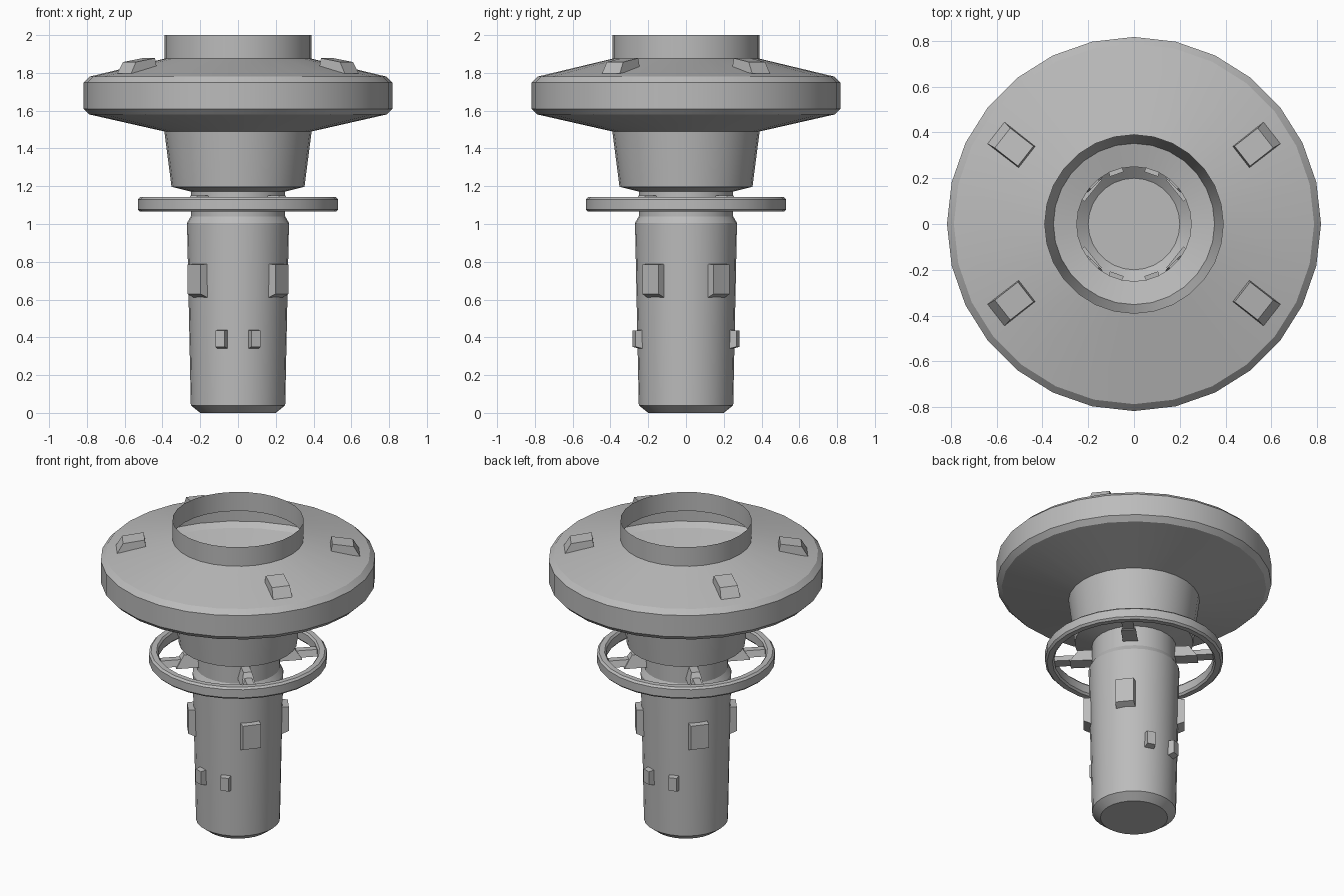
import bpy, bmesh, math
from mathutils import Matrix, Vector

if "Cube" in bpy.data.objects:
    bpy.data.objects.remove(bpy.data.objects["Cube"])

SIDES = 28

grey = bpy.data.materials.new("plain grey")
grey.use_nodes = True
grey.diffuse_color = (0.5, 0.5, 0.5, 1)
grey.node_tree.nodes["Principled BSDF"].inputs["Base Color"].default_value = (0.5, 0.5, 0.5, 1)


def finish(name, bm):
    """Turn a bmesh into a shaded object."""
    mesh = bpy.data.meshes.new(name)
    bm.to_mesh(mesh)
    bm.free()
    mesh.materials.append(grey)
    obj = bpy.data.objects.new(name, mesh)
    bpy.context.collection.objects.link(obj)
    bpy.ops.object.select_all(action="DESELECT")
    obj.select_set(True)
    bpy.context.view_layer.objects.active = obj
    bpy.ops.object.shade_smooth_by_angle(angle=math.radians(20))
    return obj


def lathe(name, profile, closed=False, cap=False):
    """Spin (radius, height) points around z; profiles run bottom to top on the outside."""
    bm = bmesh.new()
    rings = []
    for r, z in profile:
        angles = [math.tau * i / SIDES for i in range(SIDES)]
        rings.append([bm.verts.new((r * math.cos(a), r * math.sin(a), z)) for a in angles])
    pairs = list(zip(rings, rings[1:]))
    if closed:
        pairs.append((rings[-1], rings[0]))
    for low, high in pairs:
        for i in range(SIDES):
            j = (i + 1) % SIDES
            bm.faces.new((low[i], low[j], high[j], high[i]))
    if cap:
        bm.faces.new(rings[0][::-1])
    return finish(name, bm)


def block(name, base, top, place):
    """Tapered block: base and top are (x0, x1, half width, height)."""
    bm = bmesh.new()
    loops = []
    for x0, x1, w, z in (base, top):
        loops.append([bm.verts.new(p) for p in
                      ((x0, -w, z), (x1, -w, z), (x1, w, z), (x0, w, z))])
    low, high = loops
    bm.faces.new(low[::-1])
    bm.faces.new(high)
    for i in range(4):
        j = (i + 1) % 4
        bm.faces.new((low[i], low[j], high[j], high[i]))
    bm.transform(place)
    bmesh.ops.recalc_face_normals(bm, faces=bm.faces)
    return finish(name, bm)


def turn(degrees):
    return Matrix.Rotation(math.radians(degrees), 4, "Z")


# Hollow shell, open at the top
lathe("lower_body", [(0.2, 0), (0.25, 0.04), (0.27, 1.005), (0.25, 1.04)], cap=True)
lathe("neck", [(0.25, 1.04), (0.25, 1.172)])
lathe("cup", [(0.25, 1.172), (0.352, 1.197), (0.39, 1.49)])
lathe("wide_disc", [(0.39, 1.49), (0.787, 1.58), (0.817, 1.61), (0.817, 1.75),
                    (0.787, 1.78), (0.39, 1.875)])
lathe("top_tube", [(0.39, 1.875), (0.39, 2.0)])

# Bevelled ring around the neck
lathe("ring", [(0.485, 1.065), (0.518, 1.065), (0.53, 1.077), (0.53, 1.13),
               (0.518, 1.142), (0.485, 1.142), (0.475, 1.13), (0.475, 1.077)], closed=True)

# Spokes with raised brackets
for i, side in enumerate(("back_left", "back_right", "front_right", "front_left")):
    spin = turn(45 + 90 * i)
    block("spoke_" + side, (0.24, 0.49, 0.035, 1.08), (0.24, 0.49, 0.022, 1.12), spin)
    block("bracket_" + side, (0.24, 0.38, 0.045, 1.07), (0.24, 0.33, 0.025, 1.15), spin)

# Blocks on the body and disc, one of each per quadrant
outward = Matrix.Rotation(math.radians(90), 4, "Y")
for sx, xname in ((1, "left"), (-1, "right")):
    for sy, yname in ((1, "back"), (-1, "front")):
        side = yname + "_" + xname

        def heading(degrees):
            a = math.radians(degrees)
            return math.degrees(math.atan2(sy * math.sin(a), sx * math.cos(a)))

        block("large_pad_" + side, (-0.79, -0.6, 0.06, 0.23), (-0.785, -0.63, 0.055, 0.3),
              turn(heading(39)) @ outward)
        block("small_pad_" + side, (-0.44, -0.335, 0.032, 0.23), (-0.435, -0.35, 0.026, 0.292),
              turn(heading(71)) @ outward)
        spot = Matrix.Translation(Vector((sx * 0.535, sy * 0.345, 1.83)))
        tilt = Matrix.Rotation(math.radians(9), 4, "Y")
        block("disc_pad_" + side, (-0.085, 0.09, 0.06, -0.02), (-0.085, 0.045, 0.055, 0.035),
              spot @ turn(heading(38)) @ tilt)
